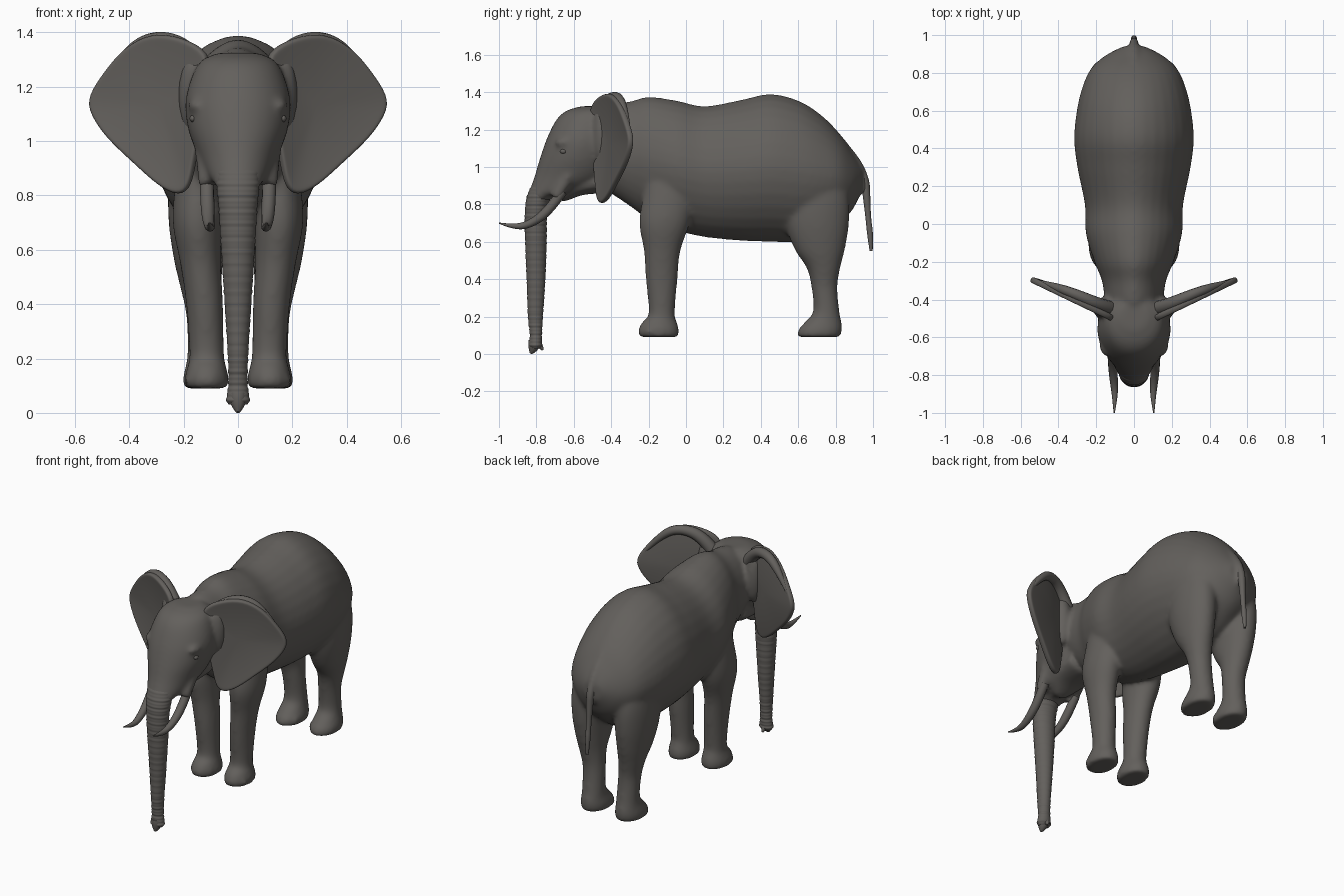
import bpy, bmesh, math
from mathutils import Vector

cube = bpy.data.objects.get("Cube")
if cube:
    bpy.data.objects.remove(cube)

hide = bpy.data.materials.new("warm grey hide")
hide.use_nodes = True
hide.diffuse_color = (0.125, 0.117, 0.108, 1)
hide.node_tree.nodes["Principled BSDF"].inputs["Base Color"].default_value = hide.diffuse_color


def add_object(name, data):
    obj = bpy.data.objects.new(name, data)
    bpy.context.scene.collection.objects.link(obj)
    data.materials.append(hide)
    return obj


def from_bmesh(name, bm):
    bmesh.ops.recalc_face_normals(bm, faces=bm.faces)
    for face in bm.faces:
        face.smooth = True
    mesh = bpy.data.meshes.new(name)
    bm.to_mesh(mesh)
    bm.free()
    return add_object(name, mesh)


def spline(p, q, r, s, t):
    """Smooth value between q and r."""
    return q + 0.5 * t * (r - p + t * (2 * p - 5 * q + 4 * r - s + t * (3 * (q - r) + s - p)))


def loft(name, axis, rows, side=1, steps=5, sides=32, wrinkle=0, power=1):
    """Rows are (position on axis, low edge, high edge, half width, centre x)."""
    rows = [tuple(r) + (0,) * (5 - len(r)) for r in rows]
    last = len(rows) - 1
    bm = bmesh.new()
    rings = []
    for k in range(last * steps + 1):
        i = min(k // steps, last - 1)
        near = [rows[max(0, min(last, i + j))] for j in (-1, 0, 1, 2)]
        t, low, high, width, cx = [spline(*v, k / steps - i) for v in zip(*near)]
        bump = wrinkle * (math.sin(t * 300) + math.sin(t * 173))
        ring = []
        for a in range(sides):
            ang = math.tau * a / sides
            c, s = [math.copysign(abs(f) ** power, f) for f in (math.cos(ang), math.sin(ang))]
            x = side * (cx + (width + bump) * c)
            h = (low + high) / 2 + ((high - low) / 2 + bump) * s
            ring.append(bm.verts.new((x, h, t) if axis == "z" else (x, t, h)))
        rings.append(ring)
    for one, two in zip(rings, rings[1:]):
        for a in range(sides):
            b = (a + 1) % sides
            bm.faces.new((one[a], one[b], two[b], two[a]))
    bm.faces.new(rings[0])
    bm.faces.new(rings[-1])
    return from_bmesh(name, bm)


def ball(name, centre, size):
    bm = bmesh.new()
    bmesh.ops.create_uvsphere(bm, u_segments=20, v_segments=12, radius=1)
    for v in bm.verts:
        v.co = Vector([c + s * p for c, s, p in zip(centre, size, v.co)])
    return from_bmesh(name, bm)


def convert(obj):
    bpy.ops.object.select_all(action="DESELECT")
    obj.select_set(True)
    bpy.context.view_layer.objects.active = obj
    bpy.ops.object.convert(target="MESH")
    return bpy.context.view_layer.objects.active


def tube(name, points):
    """Points are (x, y, z, radius)."""
    curve = bpy.data.curves.new(name, "CURVE")
    curve.dimensions = "3D"
    curve.bevel_depth = 1
    curve.bevel_resolution = 4
    curve.use_fill_caps = True
    line = curve.splines.new("NURBS")
    line.points.add(len(points) - 1)
    line.use_endpoint_u = True
    line.order_u = 3
    for p, (x, y, z, r) in zip(line.points, points):
        p.co = (x, y, z, 1)
        p.radius = r
    obj = convert(add_object(name, curve))
    for face in obj.data.polygons:
        face.use_smooth = True
    return obj


# Torso and neck
skin = [loft("body", "y", [
    (-.50, .92, 1.28, .11), (-.42, .87, 1.335, .15), (-.30, .79, 1.35, .17),
    (-.20, .72, 1.375, .21), (-.05, .66, 1.355, .255), (.10, .625, 1.325, .26),
    (.30, .605, 1.36, .30), (.45, .60, 1.39, .317), (.60, .60, 1.355, .303),
    (.72, .63, 1.28, .275), (.82, .70, 1.18, .23), (.89, .77, 1.08, .155),
    (.94, .87, 1.0, .06)], power=1.1)]

# Ridge along the spine and the root of the tail
skin.append(tube("spine_ridge", [
    (0, .15, 1.30, .02), (0, .45, 1.375, .02), (0, .70, 1.285, .02), (0, .88, 1.06, .035),
    (0, .955, .96, .024), (0, .962, .86, .018)]))

# Skull, tapering down into the trunk
skin.append(loft("head", "z", [
    (.80, -.845, -.76, .06), (.84, -.848, -.70, .085), (.88, -.835, -.55, .115),
    (.95, -.81, -.40, .15), (1.05, -.78, -.36, .185), (1.15, -.745, -.36, .193),
    (1.25, -.695, -.36, .165), (1.30, -.64, -.38, .13), (1.325, -.56, -.42, .07)]))
skin.append(loft("jaw", "y", [
    (-.69, .83, .87, .03), (-.65, .815, .90, .06), (-.55, .85, .95, .11), (-.42, .86, 1.0, .13)]))

front_leg = [
    (.09, -.25, -.04, .077, .115), (.13, -.255, -.037, .081, .115), (.17, -.235, -.048, .071, .115),
    (.22, -.20, -.06, .064, .115), (.40, -.215, -.045, .068, .123), (.55, -.225, -.03, .075, .138),
    (.70, -.25, .02, .09, .15), (.85, -.23, .04, .085, .145), (1.05, -.2, .02, .07, .13)]
hind_leg = [
    (.09, .595, .825, .08, .12), (.13, .60, .835, .083, .12), (.17, .635, .832, .073, .12),
    (.23, .68, .82, .066, .12), (.36, .67, .81, .066, .125), (.46, .645, .825, .075, .137),
    (.56, .58, .85, .09, .145), (.70, .53, .872, .105, .15), (.85, .53, .87, .105, .15),
    (1.05, .55, .82, .09, .14)]

for s, label in ((1, "left"), (-1, "right")):
    # Legs with toes
    for kind, rows in (("front", front_leg), ("hind", hind_leg)):
        skin.append(loft(f"{label}_{kind}_leg", "z", rows, side=s))
        toe_y = rows[1][1] + .1
        for ang in (-60, -20, 20, 60):
            a = math.radians(ang)
            skin.append(ball("toe", (s * .117 + .066 * math.sin(a), toe_y - .084 * math.cos(a), .118),
                             (.02, .02, .027)))
    # Brow, ear root and the fleshy sheath around the tusk root
    skin.append(ball("brow", (s * .153, -.64, 1.13), (.03, .06, .03)))
    skin.append(ball("ear_root", (s * .165, -.445, 1.17), (.055, .055, .16)))
    skin.append(tube("tusk_sheath", [
        (s * .13, -.58, 1.04, .03), (s * .128, -.64, .93, .034), (s * .112, -.70, .835, .032)]))
    ball(f"{label}_eye", (s * .165, -.655, 1.083), (.013, .018, .013))
    # Tusk
    tube(f"{label}_tusk", [
        (s * .115, -.66, .87, .026), (s * .113, -.73, .77, .026), (s * .108, -.82, .70, .022),
        (s * .10, -.91, .675, .016), (s * .105, -1.0, .70, .003)])

# Blend the overlapping parts into one skin
bpy.ops.object.select_all(action="DESELECT")
for part in skin:
    part.select_set(True)
bpy.context.view_layer.objects.active = skin[0]
bpy.ops.object.join()
body = skin[0]
remesh = body.modifiers.new("blend", "REMESH")
remesh.mode = "VOXEL"
remesh.voxel_size = .012
remesh.use_smooth_shade = True
soften = body.modifiers.new("soften", "SMOOTH")
soften.factor = .5
soften.iterations = 12
convert(body)

# Wrinkled trunk with a two-fingered tip
loft("trunk", "z", [
    (.03, -.83, -.78, .035), (.05, -.84, -.77, .043), (.10, -.835, -.77, .036),
    (.20, -.845, -.765, .037), (.40, -.852, -.752, .049), (.60, -.86, -.745, .062),
    (.75, -.862, -.742, .071), (.85, -.848, -.72, .08), (.95, -.80, -.68, .078)],
    steps=24, wrinkle=.0009)
tube("trunk_front_finger", [(0, -.808, .07, .034), (0, -.815, .03, .034), (0, -.83, .002, .006)])
tube("trunk_back_finger", [(0, -.795, .06, .022), (0, -.777, .04, .015), (0, -.765, .022, .006)])

# Tail
tube("tail", [(0, .93, .99, .024), (0, .958, .93, .024), (0, .965, .85, .02),
              (0, .975, .72, .014), (0, .985, .64, .017), (0, .99, .55, .008)])

# Broad cupped ears with a rolled upper rim
ear_edge = [
    (.10, 1.33), (.21, 1.385), (.32, 1.40), (.42, 1.345), (.485, 1.265), (.555, 1.165),
    (.545, 1.10), (.485, 1.01), (.385, .92), (.29, .83), (.215, .795), (.175, .83),
    (.16, .92), (.14, 1.02), (.13, 1.12), (.11, 1.23)]
mid = Vector((.28, 1.13))
for s, label in ((1, "left"), (-1, "right")):
    bm = bmesh.new()

    def ear_vert(p, k):
        x, z = mid + (Vector(p) - mid) * k
        cup = .025 * (1 - k * k)
        return bm.verts.new((s * x, -.475 + .48 * (x - .17) + cup, z))

    rings = [[ear_vert(p, k) for p in ear_edge] for k in (1, .93, .75, .5, .25)]
    count = len(ear_edge)
    for one, two in zip(rings, rings[1:]):
        for a in range(count):
            b = (a + 1) % count
            bm.faces.new((one[a], one[b], two[b], two[a]))
    hub = ear_vert(mid, 0)
    for a in range(count):
        bm.faces.new((rings[-1][a], rings[-1][(a + 1) % count], hub))
    ear = from_bmesh(f"{label}_ear", bm)
    thick = ear.modifiers.new("thickness", "SOLIDIFY")
    thick.thickness = .032
    thick.offset = 0
    rounded = ear.modifiers.new("rounded", "SUBSURF")
    rounded.levels = rounded.render_levels = 2
    convert(ear)
    tube(f"{label}_ear_rim", [
        (s * .12, -.45, 1.25, .04), (s * .18, -.43, 1.34, .036), (s * .30, -.375, 1.385, .028),
        (s * .41, -.335, 1.33, .024), (s * .50, -.305, 1.21, .008)])
